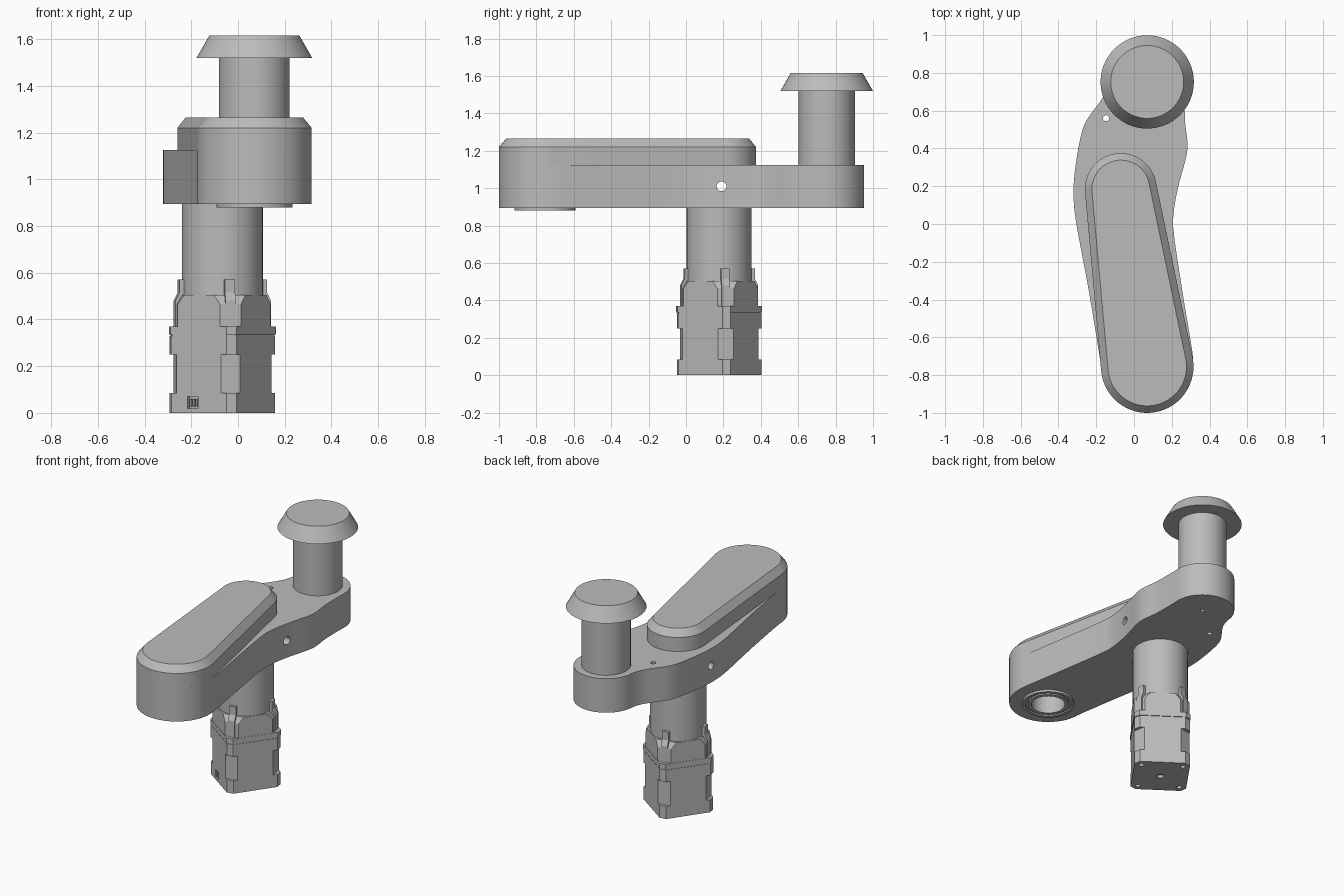
import bpy, bmesh
from math import cos, sin, pi, radians, sqrt, hypot, atan2, acos
from mathutils import Vector

cube = bpy.data.objects.get("Cube")
if cube:
    bpy.data.objects.remove(cube)

grey = bpy.data.materials.new("plain grey")
grey.use_nodes = True
GREY = (0.5, 0.5, 0.5, 1)
grey.diffuse_color = GREY
grey.node_tree.nodes["Principled BSDF"].inputs["Base Color"].default_value = GREY

FRONT, HUB, BACK = (0.07, -0.755), (-0.067, 0.177), (0.07, 0.752)
TURN = radians(-35)          # motor is turned about its axis
HALF = 0.175                 # half width of the motor


def loft(name, layers):
    """Skin a stack of (outline, z) layers with equal point counts."""
    bm = bmesh.new()
    rings = [[bm.verts.new((x, y, z)) for x, y in pts] for pts, z in layers]
    bm.faces.new(rings[0])
    bm.faces.new(rings[-1])
    for a, b in zip(rings, rings[1:]):
        for i in range(len(a)):
            j = (i + 1) % len(a)
            bm.faces.new((a[i], a[j], b[j], b[i]))
    bmesh.ops.recalc_face_normals(bm, faces=bm.faces)
    mesh = bpy.data.meshes.new(name)
    bm.to_mesh(mesh)
    bm.free()
    mesh.materials.append(grey)
    ob = bpy.data.objects.new(name, mesh)
    bpy.context.collection.objects.link(ob)
    return ob


def arc(c, r, a0, a1, n=32):
    return [(c[0] + r * cos(a0 + (a1 - a0) * i / n),
             c[1] + r * sin(a0 + (a1 - a0) * i / n)) for i in range(n + 1)]


def circle(c, r, n=64):
    return arc(c, r, 0, 2 * pi, n)[:-1]


def rod(name, c, *layers):
    return loft(name, [(circle(c, r), z) for r, z in layers])


def stadium(c0, r0, c1, r1):
    """Belt outline round two circles, c0 in front of c1."""
    dx, dy = c1[0] - c0[0], c1[1] - c0[1]
    base, t = atan2(dy, dx), acos((r0 - r1) / hypot(dx, dy))
    return (arc(c0, r0, base + t, base + 2 * pi - t)
            + arc(c1, r1, base - t, base + t))


def spline(pts, steps=8):
    """Catmull-Rom curve through the inner points."""
    out = []
    for p0, p1, p2, p3 in zip(pts, pts[1:], pts[2:], pts[3:]):
        p0, p1, p2, p3 = map(Vector, (p0, p1, p2, p3))
        for i in range(steps):
            t = i / steps
            q = p1 + (p2 - p0) * t / 2 + (2 * p0 - 5 * p1 + 4 * p2 - p3) * t * t / 2 \
                + (3 * p1 - p0 - 3 * p2 + p3) * t ** 3 / 2
            out.append(tuple(q))
    return out


def turned(pts, angle=TURN):
    return [(HUB[0] + x * cos(angle) - y * sin(angle),
             HUB[1] + x * sin(angle) + y * cos(angle)) for x, y in pts]


def octagon(cut, half=HALF):
    """Square section with corners cut off at a distance from the axis."""
    k = cut * sqrt(2) - half
    pts = []
    for q in range(4):
        for x, y in ((half, k), (k, half)):
            for _ in range(q):
                x, y = -y, x
            pts.append((x, y))
    return turned(pts)


def rect(x0, x1, y0, y1):
    return [(x0, y0), (x1, y0), (x1, y1), (x0, y1)]


def cut_by(ob, *cutters):
    for c in cutters:
        c.hide_render = True
        c.hide_set(True)
        m = ob.modifiers.new("cut", 'BOOLEAN')
        m.operation, m.solver, m.object = 'DIFFERENCE', 'EXACT', c
    bpy.context.view_layer.objects.active = ob
    for m in list(ob.modifiers):
        bpy.ops.object.modifier_apply(modifier=m.name)
    for c in cutters:
        bpy.data.objects.remove(c)


# Crank arm plate: round ends joined by flowing sides
right_side = spline([(0.312, -0.8), (0.312, -0.7), (0.26, -0.38), (0.212, -0.06), (0.21, 0.06),
                     (0.235, 0.2), (0.275, 0.35), (0.283, 0.43), (0.27, 0.55),
                     (0.268, 0.72), (0.27, 0.78)])
left_side = spline([(-0.11, 0.9), (-0.13, 0.76), (-0.165, 0.67), (-0.25, 0.55), (-0.285, 0.45),
                    (-0.313, 0.28), (-0.32, 0.15), (-0.305, 0.0), (-0.24, -0.35),
                    (-0.176, -0.74), (-0.17, -0.8)])
outline = (arc(FRONT, 0.245, pi, 2 * pi) + right_side
           + arc(BACK, 0.2, 0, pi) + left_side)
arm = loft("crank_arm", [(outline, 0.895), (outline, 1.125)])

# Bores and screw holes in the arm
side_hole = rod("side_hole", (0, 0), (0.026, -0.5), (0.026, 0.5))
side_hole.rotation_euler = (0, pi / 2, 0)
side_hole.location = (0, 0.19, 1.01)
cut_by(arm, side_hole,
       rod("pin_hole", (-0.148, 0.56), (0.016, 0.8), (0.016, 1.2)),
       rod("knob_screw_hole", BACK, (0.012, 0.8), (0.012, 1.0)),
       rod("bearing_bore", FRONT, (0.105, 0.8), (0.105, 1.05)))

# Raised cover with a chamfered rim
C1 = (-0.07, 0.185)
body, top = stadium(FRONT, 0.245, C1, 0.19), stadium(FRONT, 0.208, C1, 0.153)
loft("arm_cover", [(body, 1.125), (body, 1.22), (top, 1.265)])

# Bearing under the front end: two races with a groove between
for name, outer, inner, z in (("bearing_outer_race", 0.163, 0.143, 0.88),
                              ("bearing_cage", 0.143, 0.128, 0.889),
                              ("bearing_inner_race", 0.128, 0.105, 0.88)):
    race = rod(name, FRONT, (outer, z), (outer, 0.895))
    cut_by(race, rod("race_bore", FRONT, (inner, 0.8), (inner, 1.0)))

# Handle
rod("handle_shaft", BACK, (0.151, 1.125), (0.151, 1.52))
rod("handle_cap", BACK, (0.247, 1.52), (0.193, 1.615))

# Gearbox and motor
rod("gearbox_cylinder", HUB, (0.173, 0.4), (0.173, 0.895))
loft("gearbox_base", [(octagon(0.202), 0.37), (octagon(0.202), 0.465), (octagon(0.178), 0.505)])
loft("gearbox_flange", [(octagon(0.229, 0.177), 0.335), (octagon(0.229, 0.177), 0.37)])
loft("motor_top", [(octagon(0.226), 0.25), (octagon(0.226), 0.33)])
loft("motor_seam", [(octagon(0.222, 0.172), 0.33), (octagon(0.222, 0.172), 0.335)])
loft("motor_middle", [(octagon(0.206), 0.085), (octagon(0.206), 0.25)])
motor = loft("motor_base", [(octagon(0.225), 0), (octagon(0.225), 0.085)])

# Corner bolt posts, and screw holes under the motor
cutters = [rod("axle_hole", HUB, (0.022, -0.1), (0.022, 0.02))]
for q in range(4):
    angle = TURN + pi / 4 + q * pi / 2
    post = turned(rect(0.15, 0.208, -0.022, 0.022), angle)
    tip = turned(rect(0.15, 0.19, -0.022, 0.022), angle)
    loft("bolt_post", [(post, 0.37), (post, 0.48), (tip, 0.515), (tip, 0.57)])
    cutters.append(rod("screw_hole", turned([(0.185, 0)], angle)[0], (0.016, -0.1), (0.016, 0.03)))

# Recessed socket on the front face of the motor
cutters.append(loft("socket_hole", [(turned(rect(-0.06, -0.004, -0.2, -0.16)), z)
                                    for z in (0.018, 0.07)]))
cut_by(motor, *cutters)
for i in range(3):
    pin = turned(rect(-0.052 + i * 0.016, -0.044 + i * 0.016, -0.172, -0.155))
    loft("socket_pin", [(pin, 0.028), (pin, 0.06)])

# Smooth round walls, keep edges crisp
bpy.ops.object.select_all(action='DESELECT')
for ob in bpy.context.collection.objects:
    if ob.type == 'MESH' and grey.name in ob.data.materials:
        ob.select_set(True)
        bpy.context.view_layer.objects.active = ob
bpy.ops.object.shade_smooth_by_angle(angle=radians(25))
